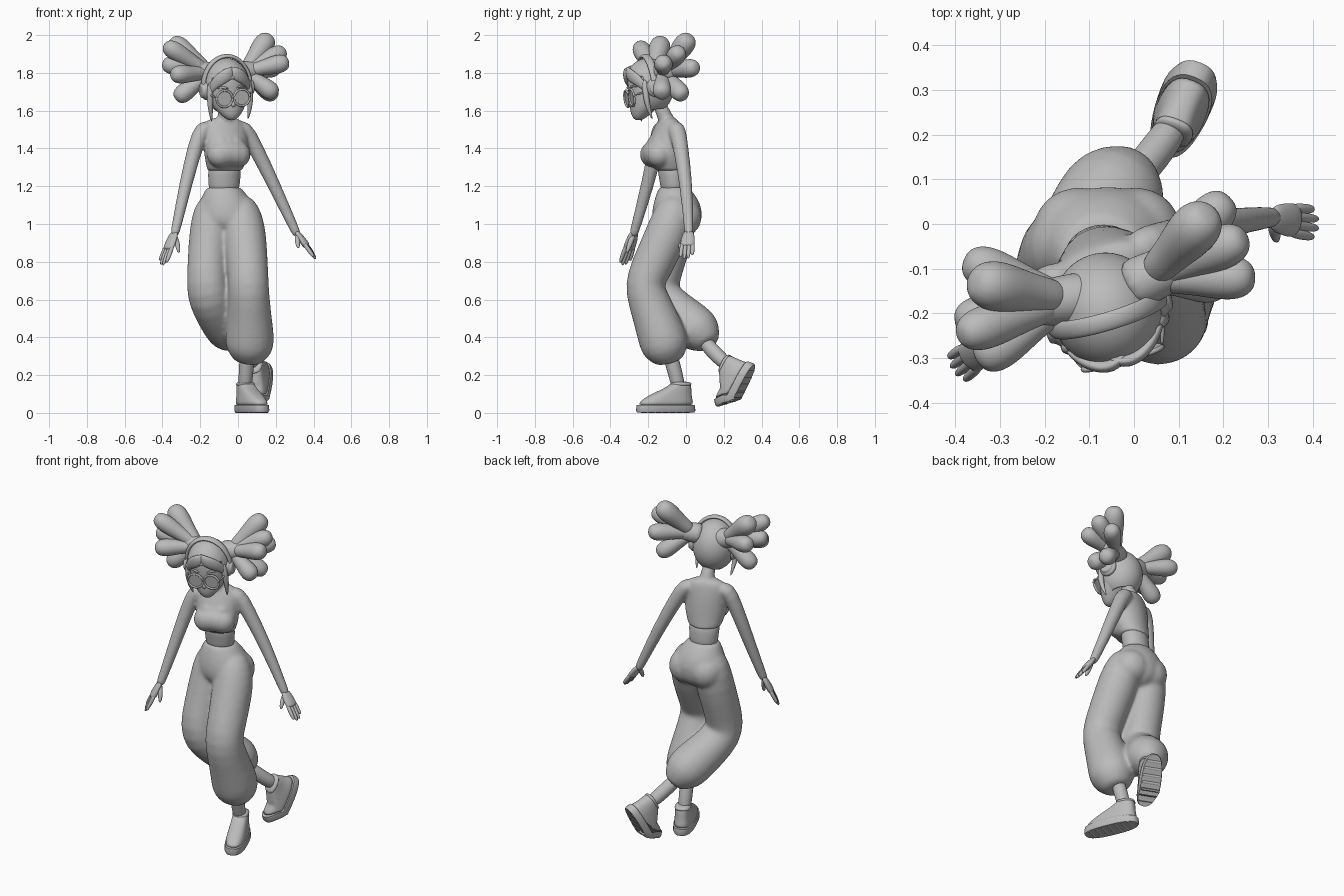
import bpy, bmesh
from math import sin, cos, pi, radians, copysign
from mathutils import Vector, Matrix

cube = bpy.data.objects.get("Cube")
if cube:
    bpy.data.objects.remove(cube)

grey = bpy.data.materials.new("clay_grey")
grey.use_nodes = True
grey.diffuse_color = (0.5, 0.5, 0.5, 1)
grey.node_tree.nodes["Principled BSDF"].inputs["Base Color"].default_value = (0.5, 0.5, 0.5, 1)

Y, Z = Vector((0, 1, 0)), Vector((0, 0, 1))
R = Matrix.Rotation


def skin(bm, rings):
    """Bridge closed rings of points and cap both ends."""
    rows = [[bm.verts.new(p) for p in ring] for ring in rings]
    n = len(rows[0])
    for a, b in zip(rows, rows[1:]):
        for i in range(n):
            j = (i + 1) % n
            bm.faces.new((a[i], a[j], b[j], b[i]))
    bm.faces.new(rows[0][::-1])
    bm.faces.new(rows[-1])


def tube(bm, pts, axis=Y, flat=1.0, sides=12):
    """Round limb along points (x, y, z, radius)."""
    cs = [Vector(p[:3]) for p in pts]
    rings = []
    for i, c in enumerate(cs):
        t = (cs[min(i + 1, len(cs) - 1)] - cs[max(i - 1, 0)]).normalized()
        u = (axis - t * axis.dot(t)).normalized()
        v = t.cross(u)
        r = pts[i][3]
        rings.append([c + r * (u * cos(2 * pi * k / sides) + v * flat * sin(2 * pi * k / sides))
                      for k in range(sides)])
    skin(bm, rings)


def stack(bm, levels, sides=16, power=1.0):
    """Horizontal ovals (x, y, z, half width, half depth, yaw degrees)."""
    rings = []
    for x, y, z, rx, ry, yaw in levels:
        rot = R(radians(yaw), 3, 'Z')
        ring = []
        for k in range(sides):
            a = 2 * pi * k / sides
            c, s = [copysign(abs(q) ** power, q) for q in (cos(a), sin(a))]
            ring.append(rot @ Vector((rx * c, ry * s, 0)) + Vector((x, y, z)))
        rings.append(ring)
    skin(bm, rings)


def ball(bm, x, y, z, r):
    bmesh.ops.create_icosphere(bm, subdivisions=3, radius=r, matrix=Matrix.Translation((x, y, z)))


def finish(name, bm, matrix=None, subdiv=2, fuse=0, soften=6, sharp=None):
    if matrix:
        bm.transform(matrix)
    bmesh.ops.recalc_face_normals(bm, faces=bm.faces)
    me = bpy.data.meshes.new(name)
    bm.to_mesh(me)
    bm.free()
    me.materials.append(grey)
    me.shade_smooth()
    if sharp:
        me.set_sharp_from_angle(angle=radians(sharp))
    ob = bpy.data.objects.new(name, me)
    bpy.context.scene.collection.objects.link(ob)
    if subdiv:
        mod = ob.modifiers.new("round", 'SUBSURF')
        mod.levels = mod.render_levels = subdiv
    if fuse:
        rm = ob.modifiers.new("fuse", 'REMESH')
        rm.mode, rm.voxel_size, rm.use_smooth_shade = 'VOXEL', fuse, True
        sm = ob.modifiers.new("soften", 'SMOOTH')
        sm.factor, sm.iterations = 0.5, soften
    return ob


def limb(name, pts, matrix=None, **kw):
    bm = bmesh.new()
    tube(bm, pts, **kw)
    return finish(name, bm, matrix)


# Baggy trousers: hips, seat and two legs fused together
bm = bmesh.new()
stack(bm, [(-.075, -.065, 1.2, .09, .08, 8), (-.074, -.062, 1.185, .098, .086, 8),
           (-.068, -.052, 1.14, .132, .116, 4), (-.06, -.046, 1.07, .162, .138, 2),
           (-.056, -.05, 1.01, .165, .135, 0), (-.054, -.065, .96, .11, .09, 0)])
for x in (.005, -.06, -.125):
    ball(bm, x, -.02, 1.035, .104)
tube(bm, [(0, -.055, 1.15, .06), (.012, -.06, 1.08, .105), (.03, -.085, .98, .122),
          (.045, -.15, .84, .116), (.055, -.212, .71, .112), (.057, -.218, .65, .112),
          (.06, -.168, .52, .121), (.063, -.125, .4, .137), (.06, -.105, .335, .133),
          (.05, -.087, .28, .085), (.048, -.083, .265, .06)])
tube(bm, [(-.12, -.05, 1.15, .06), (-.135, -.045, 1.08, .107), (-.15, -.065, .95, .114),
          (-.162, -.11, .8, .11), (-.166, -.145, .68, .112), (-.155, -.13, .61, .117),
          (-.12, -.06, .54, .118), (-.065, .03, .465, .13), (-.032, .083, .42, .124),
          (-.005, .115, .375, .075), (.005, .125, .36, .055)])
finish("trousers", bm, subdiv=1, fuse=.009, soften=16)

# Midriff
bm = bmesh.new()
stack(bm, [(-.075, -.065, 1.15, .085, .07, 8), (-.073, -.07, 1.23, .084, .068, 10),
           (-.07, -.085, 1.33, .1, .08, 15)])
finish("midriff", bm)

# Chest, neck and arms fused into one body
bm = bmesh.new()
stack(bm, [(-.071, -.08, 1.28, .09, .077, 12), (-.071, -.082, 1.284, .096, .08, 12),
           (-.067, -.09, 1.31, .105, .085, 15), (-.06, -.112, 1.37, .126, .102, 19),
           (-.066, -.108, 1.44, .123, .088, 20), (-.073, -.097, 1.52, .125, .06, 21),
           (-.073, -.093, 1.55, .1, .045, 21), (-.072, -.095, 1.565, .05, .035, 21)])
for x, y, z, r in ((-.002, -.142, 1.368, .07), (-.026, -.152, 1.372, .072),
                   (-.05, -.16, 1.374, .072), (-.073, -.168, 1.372, .072),
                   (-.094, -.174, 1.368, .071), (-.02, -.132, 1.42, .055),
                   (-.056, -.145, 1.42, .055), (-.09, -.155, 1.42, .055)):
    ball(bm, x, y, z, r)
tube(bm, [(-.07, -.09, 1.51, .055), (-.068, -.11, 1.57, .039), (-.062, -.155, 1.66, .039)])
tube(bm, [(-.01, -.065, 1.51, .044), (.035, -.048, 1.508, .05), (.085, -.03, 1.42, .043),
          (.185, 0, 1.22, .037), (.295, .015, .98, .027), (.32, .015, .93, .025)])
tube(bm, [(-.145, -.12, 1.51, .044), (-.188, -.135, 1.508, .05), (-.224, -.155, 1.42, .043),
          (-.275, -.2, 1.22, .037), (-.328, -.268, .975, .027), (-.34, -.283, .93, .025)])
finish("upper_body", bm, subdiv=1, fuse=.007, soften=14)


def hand(name, wrist, tip, across, thumb):
    """Flat palm, four fingers fanned along 'across', and a thumb."""
    w, t, a = Vector(wrist), Vector(tip), Vector(across).normalized()
    at = lambda f, s, r: (*(w.lerp(t, f) + a * s), r)
    bm = bmesh.new()
    tube(bm, [at(0, 0, .024), at(.2, 0, .036), at(.45, 0, .041), at(.56, 0, .034)], a, .5)
    for i in range(4):
        s, reach = (i - 1.5) * .018, (.92, 1, .98, .86)[i]
        tube(bm, [at(.4, s, .0125), at(.7, s * 1.1, .0125), at(reach, s * 1.15, .009)], a, sides=8)
    th = Vector(thumb)
    tube(bm, [at(.1, 0, .016), (*w.lerp(th, .55), .016), (*th, .009)], a, sides=8)
    finish(name, bm)


hand("left_hand", (.305, .015, .965), (.415, .0, .812), (.1, 1, .05), (.32, -.04, .87))
hand("right_hand", (-.332, -.272, .965), (-.405, -.33, .778), (-.6, .75, .0), (-.312, -.315, .845))

# Shins
limb("left_shin", [(.05, -.09, .33, .042), (.043, -.062, .23, .04), (.036, -.03, .1, .038)])
limb("right_shin", [(-.02, .08, .4, .042), (.045, .155, .31, .041), (.1, .235, .24, .04)])


def shoe(side, matrix, bend=0):
    """Chunky trainer; bend lifts the toes from the ball of the foot."""
    parts = {
        "sole": [(-.095, 0, .057, .161), (-.095, .01, .062, .166), (-.095, .04, .06, .162)],
        "upper": [(-.095, .03, .059, .16), (-.093, .055, .057, .15), (-.072, .088, .051, .123),
                  (-.038, .116, .046, .087), (-.014, .14, .044, .06), (-.008, .158, .042, .052)],
        "collar": [(-.01, .138, .045, .055), (-.008, .148, .046, .057), (-.007, .164, .042, .052)]}
    for part, levels in parts.items():
        bm = bmesh.new()
        stack(bm, [(0, y, z, rx, ry, 0) for y, z, rx, ry in levels], 32, .78)
        if part == "sole":
            # Tread bars across the underside
            for i in range(7):
                y = -.215 + i * .04
                w = .05 if 0 < i < 6 else .04
                tube(bm, [(-w, y, .001, .008), (w, y, .001, .008)], Y, .5, 6)
        for v in bm.verts:
            if v.co.y < -.13:
                f = min(1, (-.13 - v.co.y) / .05)
                pivot = Vector((0, -.13, 0))
                v.co = pivot + R(radians(-bend * f), 3, 'X') @ (v.co - pivot)
        flat = part == "sole"
        finish(f"{side}_shoe_{part}", bm, matrix, subdiv=0 if flat else 1, sharp=45 if flat else None)


shoe("left", Matrix.Translation((.036, -.02, .003)) @ R(radians(23), 4, 'Z'))
shoe("right", Matrix.Translation((.138, .332, .195)) @ R(radians(-22), 4, 'Z')
     @ R(radians(62), 4, 'X'), bend=40)

# Head, built facing forward and then turned
H = (Matrix.Translation((-.06, -.195, 1.73)) @ R(radians(16), 4, 'Z')
     @ R(radians(-4), 4, 'Y') @ R(radians(8), 4, 'X'))
bm = bmesh.new()
stack(bm, [(0, y, z, rx, ry, 0) for z, y, rx, ry in (
    (-.172, -.08, .016, .016), (-.155, -.072, .042, .044), (-.12, -.048, .076, .075),
    (-.08, -.02, .102, .1), (-.03, -.003, .113, .114), (.03, 0, .114, .116),
    (.09, 0, .098, .1), (.13, 0, .06, .06))])
finish("face", bm, H)
limb("nose", [(0, -.1, -.055, .008), (0, -.121, -.083, .013), (0, -.11, -.097, .009)], H)
limb("mouth", [(-.022, -.106, -.128, .003), (0, -.115, -.131, .006),
               (.022, -.106, -.128, .003)], H, axis=Z)

# Hair cap with an opening for the face
bm = bmesh.new()
bmesh.ops.create_uvsphere(bm, u_segments=40, v_segments=24, radius=1,
                          matrix=Matrix.Diagonal((.123, .132, .149, 1)))
cut = [f for f in bm.faces if f.calc_center_median().z < -.125
       or (f.calc_center_median().y < -.05 and f.calc_center_median().z < .05)]
bmesh.ops.delete(bm, geom=cut, context='FACES')
cap = finish("hair_cap", bm, H, subdiv=1)
cap.modifiers.new("thickness", 'SOLIDIFY').thickness = .012

for m, side in ((1, "left"), (-1, "right")):
    limb(side + "_fringe", [(-.02 * m, -.09, .1, .02), (.015 * m, -.112, .085, .036),
                            (.062 * m, -.1, .058, .036), (.1 * m, -.066, .015, .024),
                            (.112 * m, -.05, -.03, .01)], H, axis=Z, flat=.5)
    limb(side + "_side_lock", [(.102 * m, -.05, .04, .018), (.113 * m, -.06, -.05, .017),
                               (.108 * m, -.055, -.12, .013), (.1 * m, -.04, -.18, .003)], H)
    limb(side + "_brow", [(.02 * m, -.114, .004, .004), (.05 * m, -.106, .014, .007),
                          (.08 * m, -.085, .004, .003)], H, axis=Z)
    # Headphone cup
    limb(side + "_ear_cup", [(m * x, 0, -.015, r) for x, r in (
        (.1, .045), (.106, .053), (.125, .053), (.13, .042), (.142, .04), (.146, .03))], H)
    # Round spectacles
    bm = bmesh.new()
    tube(bm, [(.048 * m, -.117, -.048, .043), (.048 * m, -.113, -.048, .043)], Z, sides=32)
    finish(side + "_lens", bm, H, subdiv=0, sharp=40)
    bm = bmesh.new()
    skin(bm, [[Vector(((.044 + .006 * cos(b)) * cos(a) + .048 * m, -.118 + .006 * sin(b),
                       (.044 + .006 * cos(b)) * sin(a) - .048))
               for b in (k * pi / 4 for k in range(8))] for a in (j * pi / 16 for j in range(33))])
    finish(side + "_lens_rim", bm, H, subdiv=0)
    limb(side + "_temple", [(.092 * m, -.116, -.04, .005), (.112 * m, -.06, -.03, .005),
                            (.118 * m, 0, -.02, .005)], H, axis=Z)
limb("spectacle_bridge", [(-.008, -.118, -.042, .005), (0, -.121, -.039, .005),
                          (.008, -.118, -.042, .005)], H, axis=Z)
limb("headband", [(.13 * cos(a), 0, .162 * sin(a), .022) for a in
                  (pi * k / 16 for k in range(17))], H, flat=.5)

# Bunches of plump hair lobes growing from a thick root
bunches = {
    "left": ((.035, -.12, 1.805), [(.168, .025, 1.995), (.25, -.03, 1.92), (.27, -.12, 1.86),
                                   (.215, .06, 1.83), (.2, -.01, 1.67), (.205, -.13, 1.68)]),
    "right": ((-.15, -.17, 1.8), [(-.36, -.13, 1.975), (-.39, -.25, 1.95), (-.38, -.08, 1.85),
                                  (-.4, -.22, 1.85), (-.35, -.31, 1.79), (-.33, -.2, 1.66)])}
for side, (base, tips) in bunches.items():
    b = Vector(base)
    middle = sum((Vector(t) for t in tips), Vector()) / len(tips)
    limb(side + "_hair_root", [(*b.lerp(middle, f), r) for f, r in (
        (-.3, .065), (.0, .058), (.3, .055), (.55, .045))])
    for i, tip in enumerate(tips):
        size = 1.15 if i == 0 else 1
        limb(f"{side}_hair_lobe_{i + 1}", [(*b.lerp(Vector(tip), f), r * size) for f, r in (
            (0, .035), (.35, .038), (.6, .049), (.8, .053), (.94, .041), (1, .018))])
